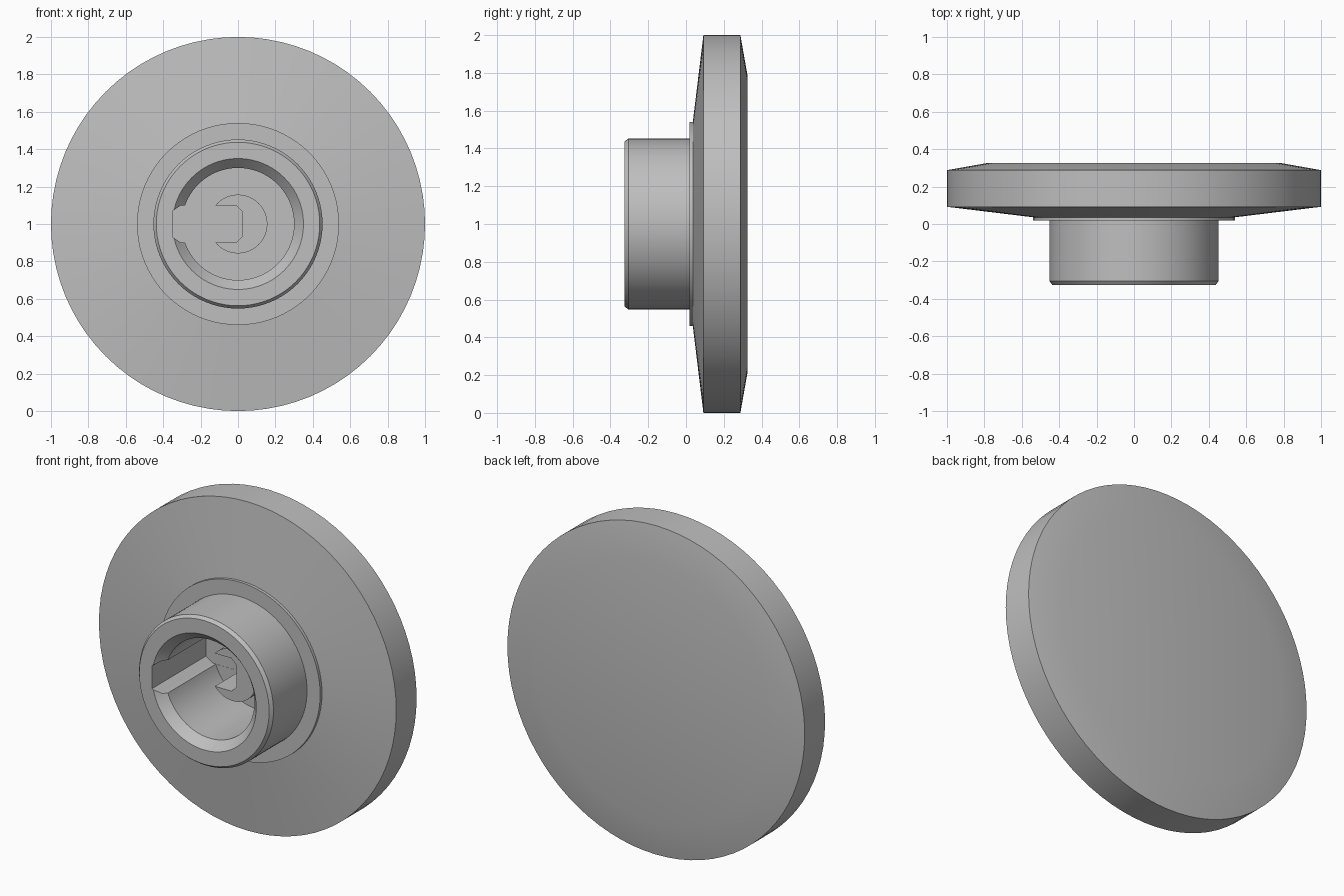
import bpy
import bmesh
import math
from mathutils import Matrix, Vector

cube = bpy.data.objects.get("Cube")
if cube:
    bpy.data.objects.remove(cube, do_unlink=True)

grey = bpy.data.materials.new("plain_grey")
grey.use_nodes = True
colour = (0.52, 0.52, 0.52, 1)
grey.diffuse_color = colour
grey.node_tree.nodes["Principled BSDF"].inputs["Base Color"].default_value = colour

SIDES = 80
CENTRE = Vector((0, 0, 1))
FLOOR = 0.19


def make_object(name, bm):
    bmesh.ops.recalc_face_normals(bm, faces=bm.faces)
    mesh = bpy.data.meshes.new(name)
    bm.to_mesh(mesh)
    bm.free()
    mesh.materials.append(grey)
    obj = bpy.data.objects.new(name, mesh)
    bpy.context.collection.objects.link(obj)
    return obj


def lathe(name, profile):
    """Turn (radius, y) points around the y axis through the centre."""
    bm = bmesh.new()
    verts = [bm.verts.new((r, y, 1)) for r, y in profile]
    edges = [bm.edges.new(pair) for pair in zip(verts, verts[1:])]
    bmesh.ops.spin(bm, geom=verts + edges, cent=CENTRE, axis=(0, 1, 0),
                   angle=math.tau, steps=SIDES, use_duplicate=False)
    bmesh.ops.remove_doubles(bm, verts=bm.verts, dist=0.0005)
    return make_object(name, bm)


def prism(name, outline, y0, y1):
    """Extrude an (x, z) outline along y."""
    bm = bmesh.new()
    face = bm.faces.new([bm.verts.new((x, y0, 1 + z)) for x, z in outline])
    new = bmesh.ops.extrude_face_region(bm, geom=[face])["geom"]
    bmesh.ops.translate(bm, vec=(0, y1 - y0, 0),
                        verts=[v for v in new if isinstance(v, bmesh.types.BMVert)])
    return make_object(name, bm)


# Disc, collar, hub, bore and centre pin as one turned body
knob = lathe("knob_body", [
    (0, 0.325), (0.79, 0.325), (1, 0.288), (1, 0.092),      # disc
    (0.54, 0.036), (0.54, 0.018), (0.452, 0.018),           # collar
    (0.452, -0.305), (0.437, -0.325), (0.35, -0.325),       # hub
    (0.30, -0.27), (0.30, FLOOR),                           # bore
    (0.157, FLOOR), (0.157, -0.05), (0, -0.05),             # pin
])

# Keyway with chamfered corners, cut through the bore wall and the pin
half = [(-0.35, 0.07), (-0.305, 0.10), (-0.01, 0.10), (0.025, 0.065)]
outline = half + [(x, -z) for x, z in reversed(half)]
cutter = prism("keyway_cutter", outline, -0.5, FLOOR + 0.001)
cutter.hide_render = True

cut = knob.modifiers.new("keyway", "BOOLEAN")
cut.operation = "DIFFERENCE"
cut.solver = "EXACT"
cut.object = cutter
bpy.ops.object.select_all(action="DESELECT")
bpy.context.view_layer.objects.active = knob
knob.select_set(True)
bpy.ops.object.modifier_apply(modifier=cut.name)
bpy.data.objects.remove(cutter, do_unlink=True)
bpy.ops.object.shade_smooth_by_angle(angle=math.radians(30))
